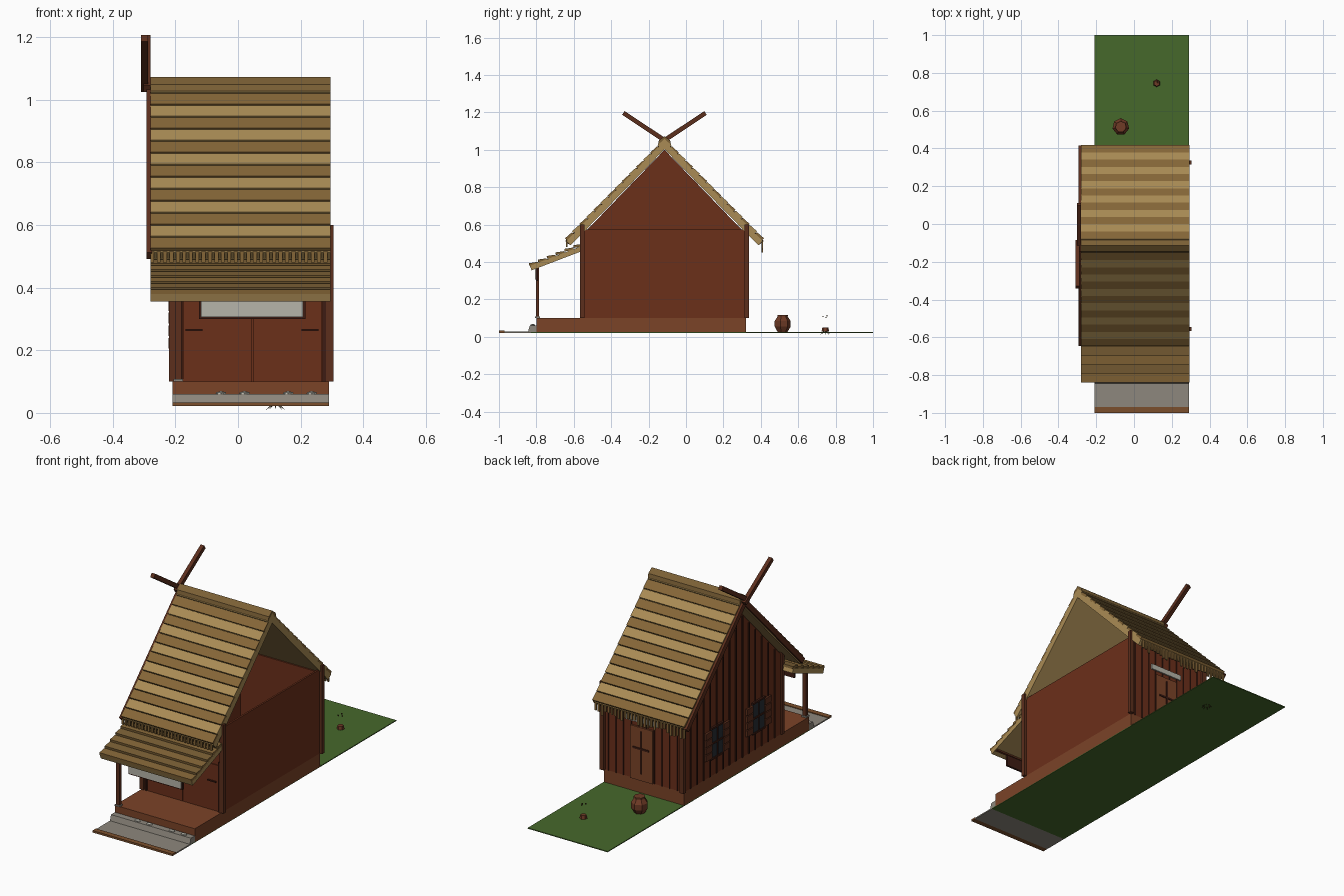
import bpy, bmesh, math, random
from mathutils import Matrix, Vector

if "Cube" in bpy.data.objects:
    bpy.data.objects.remove(bpy.data.objects["Cube"])

random.seed(4)


def mat(name, hexcol):
    lin = [(int(hexcol[i:i + 2], 16) / 255) ** 2.2 for i in (0, 2, 4)]
    m = bpy.data.materials.new(name)
    m.diffuse_color = (*lin, 1)
    m.use_nodes = True
    m.node_tree.nodes["Principled BSDF"].inputs["Base Color"].default_value = m.diffuse_color
    return m


WALL, WOOD, DARK = mat("wall_wood", "6b3320"), mat("post_wood", "5c3222"), mat("dark_wood", "40221a")
FLOOR, CURB = mat("floor_wood", "7a452c"), mat("curb_wood", "7a5030")
STRAW, STRAW2, CAP = mat("light_straw", "a88a55"), mat("dark_straw", "84663a"), mat("ridge_straw", "7a6038")
GRASS, STONE, PALE = mat("grass", "48682f"), mat("stone", "8c867c"), mat("pale", "b5b3a8")
GLASS, POT, LEAF = mat("glass", "2b3238"), mat("pot_clay", "6e3d2a"), mat("sprig", "4a3a20")


def finish(name, bm, material):
    bmesh.ops.recalc_face_normals(bm, faces=bm.faces)
    me = bpy.data.meshes.new(name)
    bm.to_mesh(me)
    bm.free()
    me.materials.append(material)
    ob = bpy.data.objects.new(name, me)
    bpy.context.collection.objects.link(ob)
    return ob


def prisms(name, material, items):
    """Each item is (yz profile, x0, x1), extruded along x."""
    bm = bmesh.new()
    for pts, x0, x1 in items:
        f = bm.faces.new([bm.verts.new((x0, y, z)) for y, z in pts])
        out = bmesh.ops.extrude_face_region(bm, geom=[f])["geom"]
        bmesh.ops.translate(bm, vec=(x1 - x0, 0, 0), verts=[v for v in out if isinstance(v, bmesh.types.BMVert)])
    return finish(name, bm, material)


def box(x0, x1, y0, y1, z0, z1):
    return ([(y0, z0), (y1, z0), (y1, z1), (y0, z1)], x0, x1)


def strip(a, b, t, x0, x1):
    """Bar from a to b in the yz plane, thickness t below the line."""
    a, b = Vector(a), Vector(b)
    d = (b - a).normalized()
    n = Vector((-d.y, d.x))
    n = n if n.y < 0 else -n
    return ([a, b, b + n * t, a + n * t], x0, x1)


def courses(a, b, count, lift, x0, x1):
    """Overlapping thatch rows down a slope, split into light and dark rows."""
    a, b = Vector(a), Vector(b)
    rows = []
    for i in range(count):
        p, q = a.lerp(b, i / count), a.lerp(b, (i + 1) / count)
        rows.append(strip(p, q + Vector((0, lift)), 0.014, x0, x1))
    return rows[0::2], rows[1::2]


# Ground, paving, curb, step and raised floor
prisms("lawn", GRASS, [box(-0.21, 0.29, -0.83, 1.0, 0.022, 0.027)])
prisms("paving", STONE, [box(-0.21, 0.29, -0.97, -0.83, 0.022, 0.029)])
prisms("curb", CURB, [box(-0.21, 0.29, -1.0, -0.97, 0.022, 0.033)])
prisms("step", STONE, [([(-0.845, 0.027), (-0.8, 0.027), (-0.8, 0.06), (-0.835, 0.06)], -0.21, 0.29)])
prisms("raised_floor", FLOOR, [box(-0.21, 0.29, -0.8, 0.32, 0.025, 0.1)])
bm = bmesh.new()
for x in (-0.055, 0.02, 0.16, 0.235):
    bmesh.ops.create_icosphere(bm, subdivisions=1, radius=1, matrix=Matrix.Translation(
        (x, -0.82, 0.062)) @ Matrix.Diagonal((0.02, 0.014, 0.008, 1)))
finish("step_pebbles", bm, PALE)

# Walls: the left gable is full height, the right one stops below the open gable
RY, HALF = -0.115, 0.44
prisms("left_gable_wall", WALL, [([(-0.55, 0.1), (0.32, 0.1), (0.32, 0.55), (RY, 1.0), (-0.55, 0.55)], -0.21, -0.2)])
prisms("right_wall", WALL, [box(0.28, 0.29, -0.55, 0.32, 0.1, 0.575)])
prisms("front_wall", WALL, [box(-0.21, 0.29, -0.555, -0.545, 0.1, 0.56)])
prisms("back_wall", WALL, [box(-0.21, 0.29, 0.31, 0.32, 0.1, 0.56)])
prisms("corner_posts", WOOD, [box(x - 0.0125, x + 0.0125, y - 0.011, y + 0.011, 0.1, 0.6)
                              for x in (-0.208, 0.293) for y in (-0.555, 0.325)])

# Vertical battens on the left and back walls
side = []
for i in range(1, 15):
    y = -0.55 + i * 0.058
    side.append(box(-0.214, -0.209, y - 0.004, y + 0.004, 0.1, 1.0 - abs(y - RY) * 1.03 - 0.01))
prisms("left_battens", DARK, side)
prisms("back_battens", DARK, [box(x - 0.003, x + 0.003, 0.319, 0.324, 0.1, 0.55)
                              for x in [-0.17 + i * 0.048 for i in range(10)]])

# Left windows with shutters
glass, bars, shutters = [], [], []
for y in (0.03, -0.34):
    glass.append(box(-0.217, -0.209, y - 0.05, y + 0.05, 0.2, 0.37))
    bars.append(box(-0.221, -0.21, y - 0.003, y + 0.003, 0.2, 0.37))
    bars += [box(-0.221, -0.21, y - 0.055, y + 0.055, z - 0.005, z + 0.005) for z in (0.2, 0.285, 0.37)]
    for s in (-1, 1):
        c = y + s * 0.08
        shutters += [box(-0.222, -0.209, c - 0.028, c + 0.028, 0.205 + k * 0.04, 0.24 + k * 0.04) for k in range(4)]
prisms("window_glass", GLASS, glass)
prisms("window_frames", DARK, bars)
prisms("window_shutters", WOOD, shutters)

# Back door with cross braces and a vent above
prisms("back_door", FLOOR, [box(-0.02, 0.12, 0.315, 0.33, 0.1, 0.4)])
prisms("back_door_braces", DARK, [box(0.046, 0.054, 0.32, 0.335, 0.14, 0.38),
                                  box(-0.0, 0.1, 0.32, 0.335, 0.275, 0.285)])
prisms("back_vent", PALE, [box(-0.05, 0.15, 0.315, 0.328, 0.425, 0.455)])

# Front doors, frame and handles
prisms("front_doors", WALL, [box(-0.175, 0.045, -0.56, -0.55, 0.1, 0.36), box(0.049, 0.268, -0.56, -0.55, 0.1, 0.36)])
prisms("front_door_frame", DARK, [box(-0.187, -0.177, -0.566, -0.55, 0.1, 0.38),
                                  box(0.27, 0.285, -0.566, -0.55, 0.1, 0.38)])
prisms("front_door_handles", DARK, [box(x - 0.027, x + 0.027, -0.566, -0.555, 0.261, 0.268) for x in (-0.14, 0.23)])

# Main roof: two slopes of slab, rows and eave fringe
X0, X1 = -0.28, 0.295
for s, label in ((-1, "front"), (1, "back")):
    top, eave = (RY, 1.05), (RY + s * 0.525, 0.513)
    prisms(label + "_roof_slab", STRAW, [strip(top, eave, 0.033, X0, X1)])
    light, dark = courses((RY, 1.058), (RY + s * 0.532, 0.522), 14, 0.005, X0, X1)
    prisms(label + "_roof_light_rows", STRAW, light)
    prisms(label + "_roof_dark_rows", STRAW2, dark)
    fy, n = RY + s * 0.522, 28
    low = (lambda: 0.48) if s < 0 else (lambda: random.uniform(0.448, 0.48))
    prisms(label + "_eave_fringe", STRAW2, [box(X0 + i * 0.0205, X0 + i * 0.0205 + 0.012, fy - 0.004, fy + 0.004,
                                               low(), 0.515) for i in range(n)])
prisms("ridge_cap", CAP, [([(RY - 0.035, 1.028), (RY + 0.035, 1.028), (RY + 0.03, 1.05),
                            (RY, 1.073), (RY - 0.03, 1.05)], X0, X1)])

# Gable trim and crossed ridge poles on the left end
prisms("barge_boards", WOOD, [strip((RY, 1.055), (RY + s * 0.53, 0.513), 0.03, -0.293, -0.274) for s in (-1, 1)])
prisms("crossed_ridge_poles", WOOD, [strip((RY - s * 0.03, 1.046), (RY + s * 0.213, 1.207), 0.024, *xs)
                                     for s, xs in ((-1, (-0.31, -0.288)), (1, (-0.302, -0.28)))])

# Porch awning, post and blank sign board
prisms("awning_slab", STRAW, [strip((-0.56, 0.485), (-0.835, 0.38), 0.026, X0, X1)])
light, dark = courses((-0.555, 0.497), (-0.84, 0.382), 6, 0.012, X0, X1)
prisms("awning_light_rows", CAP, light)
prisms("awning_dark_rows", STRAW2, dark)
prisms("porch_post", WOOD, [box(-0.2, -0.18, -0.803, -0.785, 0.1, 0.385)])
prisms("porch_post_foot", STONE, [box(-0.206, -0.176, -0.808, -0.78, 0.1, 0.108)])
prisms("porch_beam", WOOD, [box(-0.21, 0.29, -0.8, -0.785, 0.362, 0.382)])
prisms("sign_frame", DARK, [box(-0.125, 0.215, -0.802, -0.79, 0.3, 0.37)])
prisms("sign_board", PALE, [box(-0.118, 0.208, -0.807, -0.795, 0.307, 0.365)])

# Clay pot in the back yard
bm = bmesh.new()
for r1, r2, z0, z1 in ((0.027, 0.045, 0.025, 0.055), (0.045, 0.045, 0.055, 0.085),
                       (0.045, 0.027, 0.085, 0.11), (0.03, 0.03, 0.108, 0.118)):
    bmesh.ops.create_cone(bm, cap_ends=True, segments=7, radius1=r1, radius2=r2, depth=z1 - z0,
                          matrix=Matrix.Translation((-0.07, 0.515, (z0 + z1) / 2)))
finish("clay_pot", bm, POT)

# Small stump with splayed roots and floating specks
bm = bmesh.new()
bmesh.ops.create_cone(bm, cap_ends=True, segments=6, radius1=0.02, radius2=0.016, depth=0.02,
                      matrix=Matrix.Translation((0.12, 0.745, 0.04)))
finish("stump", bm, POT)
bm = bmesh.new()
for i in range(8):
    turn = Matrix.Rotation(i * math.pi / 4, 4, 'Z') @ Matrix.Rotation(math.radians(130), 4, 'Y')
    bmesh.ops.create_cone(bm, segments=4, radius1=0.004, radius2=0, depth=0.042,
                          matrix=Matrix.Translation((0.12, 0.745, 0.035)) @ turn @ Matrix.Translation((0, 0, 0.018)))
finish("roots", bm, LEAF)
prisms("specks", LEAF, [box(x, x + 0.006, y, y + 0.006, z, z + 0.006)
                        for x, y, z in ((0.11, 0.73, 0.105), (0.125, 0.745, 0.1), (0.12, 0.75, 0.11))])
